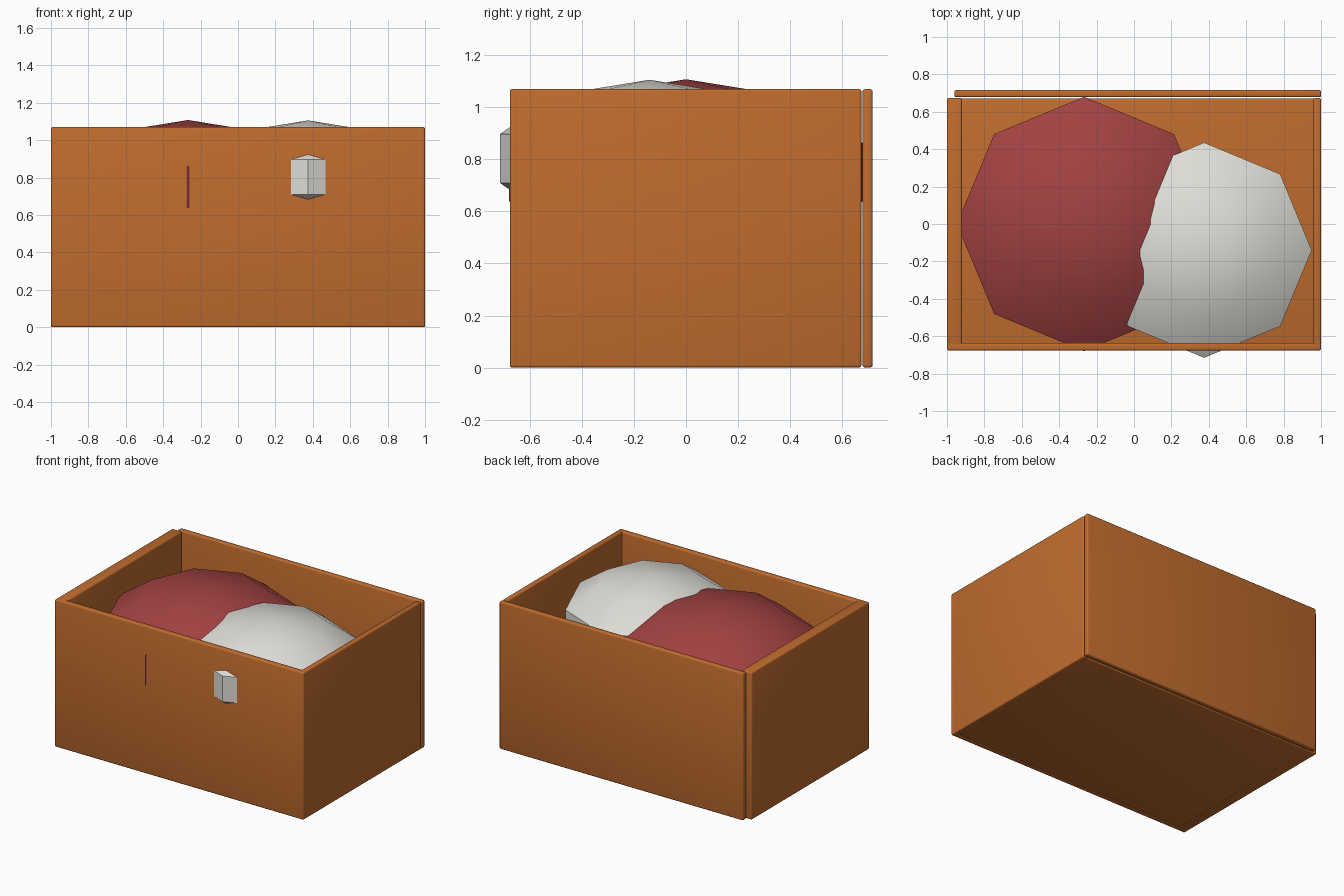
import bpy
import math

cube = bpy.data.objects.get("Cube")
if cube:
    bpy.data.objects.remove(cube, do_unlink=True)


def make_material(name, rgb):
    mat = bpy.data.materials.new(name)
    mat.use_nodes = True
    color = (*rgb, 1)
    mat.diffuse_color = color
    mat.node_tree.nodes["Principled BSDF"].inputs["Base Color"].default_value = color
    return mat


wood = make_material("orange wood", (0.53, 0.15, 0.027))
red = make_material("dull red", (0.36, 0.053, 0.054))
white = make_material("warm white", (0.73, 0.715, 0.665))


def board(name, low, high):
    """Softly rounded board spanning two opposite corners."""
    bpy.ops.mesh.primitive_cube_add(
        size=1, location=[(a + b) / 2 for a, b in zip(low, high)])
    obj = bpy.context.object
    obj.name = name
    obj.scale = [b - a for a, b in zip(low, high)]
    bpy.ops.object.transform_apply(location=False, rotation=False, scale=True)
    bevel = obj.modifiers.new("rounded edges", 'BEVEL')
    bevel.width = 0.01
    bevel.segments = 3
    bpy.ops.object.modifier_apply(modifier=bevel.name)
    obj.data.materials.append(wood)
    bpy.ops.object.shade_smooth_by_angle(angle=math.radians(31))


def ball(name, center, radius, mat):
    """Coarse ball squashed to half its height."""
    bpy.ops.mesh.primitive_uv_sphere_add(
        segments=8, ring_count=5, radius=radius, location=center)
    obj = bpy.context.object
    obj.name = name
    obj.scale.z = 0.5
    bpy.ops.object.transform_apply(location=False, rotation=False, scale=True)
    obj.data.materials.append(mat)
    bpy.ops.object.shade_smooth_by_angle(angle=math.radians(30))


# Open crate
top = 1.07
board("floor", (-0.99, -0.67, 0.002), (0.99, 0.67, 0.04))
board("front_wall", (-1, -0.677, 0), (1, -0.635, top))
board("right_wall", (-1, -0.675, 0), (-0.92, 0.674, top))
board("left_wall", (0.96, -0.675, 0), (1, 0.674, top))
board("back_wall", (-0.96, 0.678, 0), (1, 0.717, top))

# Two flattened balls inside
ball("red_ball", (-0.267, 0, 0.75), 0.715, red)
ball("white_ball", (0.375, -0.14, 0.803), 0.605, white)
